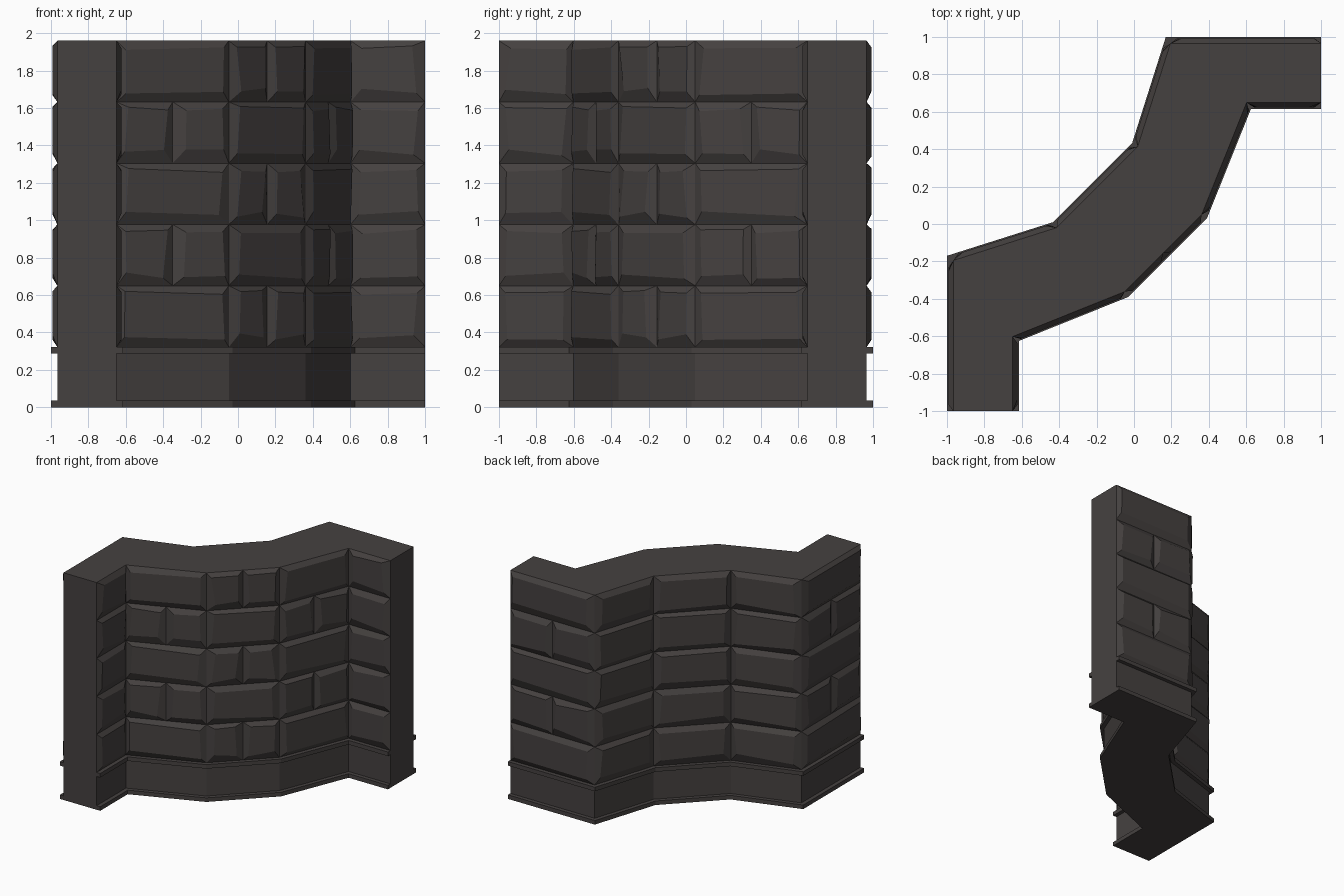
import bpy, bmesh, random
from mathutils import Vector

if "Cube" in bpy.data.objects:
    bpy.data.objects.remove(bpy.data.objects["Cube"])

random.seed(7)
stone = bpy.data.materials.new("dark_grey_stone")
stone.diffuse_color = (0.060, 0.053, 0.051, 1)
stone.use_nodes = True
stone.node_tree.nodes["Principled BSDF"].inputs["Base Color"].default_value = stone.diffuse_color


def finish(bm, name):
    bmesh.ops.recalc_face_normals(bm, faces=bm.faces) if name == "wall_core" else None
    me = bpy.data.meshes.new(name)
    bm.to_mesh(me)
    bm.free()
    me.materials.append(stone)
    ob = bpy.data.objects.new(name, me)
    bpy.context.collection.objects.link(ob)
    return ob


# Plan outline: the wall is symmetric about the diagonal (x, y) -> (-y, -x)
def mirror(half):
    return half + [(-y, -x) for x, y in reversed(half)]


front = mirror([(-0.615, -1), (-0.615, -0.625), (-0.03, -0.39)])
back = mirror([(-1, -1), (-1, -0.17), (-0.432, 0.01)])
outer = [Vector(p) for p in [back[0]] + front + back[:0:-1]]
N = len(outer)
ENDS = (0, 6)          # flat end faces stay flush


def out_normal(pts, i):
    d = (pts[(i + 1) % N] - pts[i]).normalized()
    return Vector((d.y, -d.x))


def inset(pts, dist):
    res = []
    for i in range(N):
        j = (i - 1) % N
        n1, n2 = out_normal(pts, j), out_normal(pts, i)
        a = 0 if j in ENDS else -dist
        b = 0 if i in ENDS else -dist
        det = n1.x * n2.y - n1.y * n2.x
        res.append(pts[i] + Vector(((a * n2.y - b * n1.y) / det,
                                    (n1.x * b - n2.x * a) / det)))
    return res


core = inset(outer, 0.034)

# Wall body with base and string mouldings, lofted through stacked rings
bm = bmesh.new()
TOP = 1.96
rings = [(outer, 0), (outer, 0.035), (core, 0.035), (core, 0.287),
         (outer, 0.287), (outer, 0.322), (core, 0.322), (core, TOP)]
loops = [[bm.verts.new((p.x, p.y, z)) for p in pts] for pts, z in rings]
bm.faces.new(loops[0][::-1])
bm.faces.new(loops[-1])
for lo, hi in zip(loops, loops[1:]):
    for i in range(N):
        k = (i + 1) % N
        bm.faces.new((lo[i], lo[k], hi[k], hi[i]))
finish(bm, "wall_core")


# One bevelled stone block standing proud of a wall panel
def block(bm, a, b, z0, z1, n, proud=0.027):
    d = (b - a).normalized()
    length = (b - a).length
    side = min(0.055, length * 0.22)

    def pt(s, z, h):
        p = a + d * s + n * h
        return bm.verts.new((p.x, p.y, z))

    def j(w):
        return w * random.uniform(0.6, 1.25)

    base = [pt(0, z0, 0), pt(length, z0, 0), pt(length, z1, 0), pt(0, z1, 0)]
    face = [pt(j(side), z0 + j(0.06), proud),
            pt(length - j(side), z0 + j(0.06), proud),
            pt(length - j(side), z1 - j(0.04), proud),
            pt(j(side), z1 - j(0.04), proud)]
    bm.faces.new(face)
    for i in range(4):
        k = (i + 1) % 4
        bm.faces.new((base[i], base[k], face[k], face[i]))


# Five courses; alternate courses split different panels in two
ROWS, Z0 = 5, 0.322
h = (TOP - Z0) / ROWS
for r in range(ROWS):
    bm = bmesh.new()
    split = (2, 4, 7, 11) if r % 2 else (3,)
    for i in range(N):
        if i in ENDS:
            continue
        a, b = core[i], core[(i + 1) % N]
        parts = 2 if i in split else 1
        for s in range(parts):
            block(bm, a.lerp(b, s / parts), a.lerp(b, (s + 1) / parts),
                  Z0 + r * h, Z0 + (r + 1) * h, out_normal(core, i))
    finish(bm, f"stone_course_{r + 1}")

# Centre the height on the ground plane is already satisfied: base sits at z = 0
